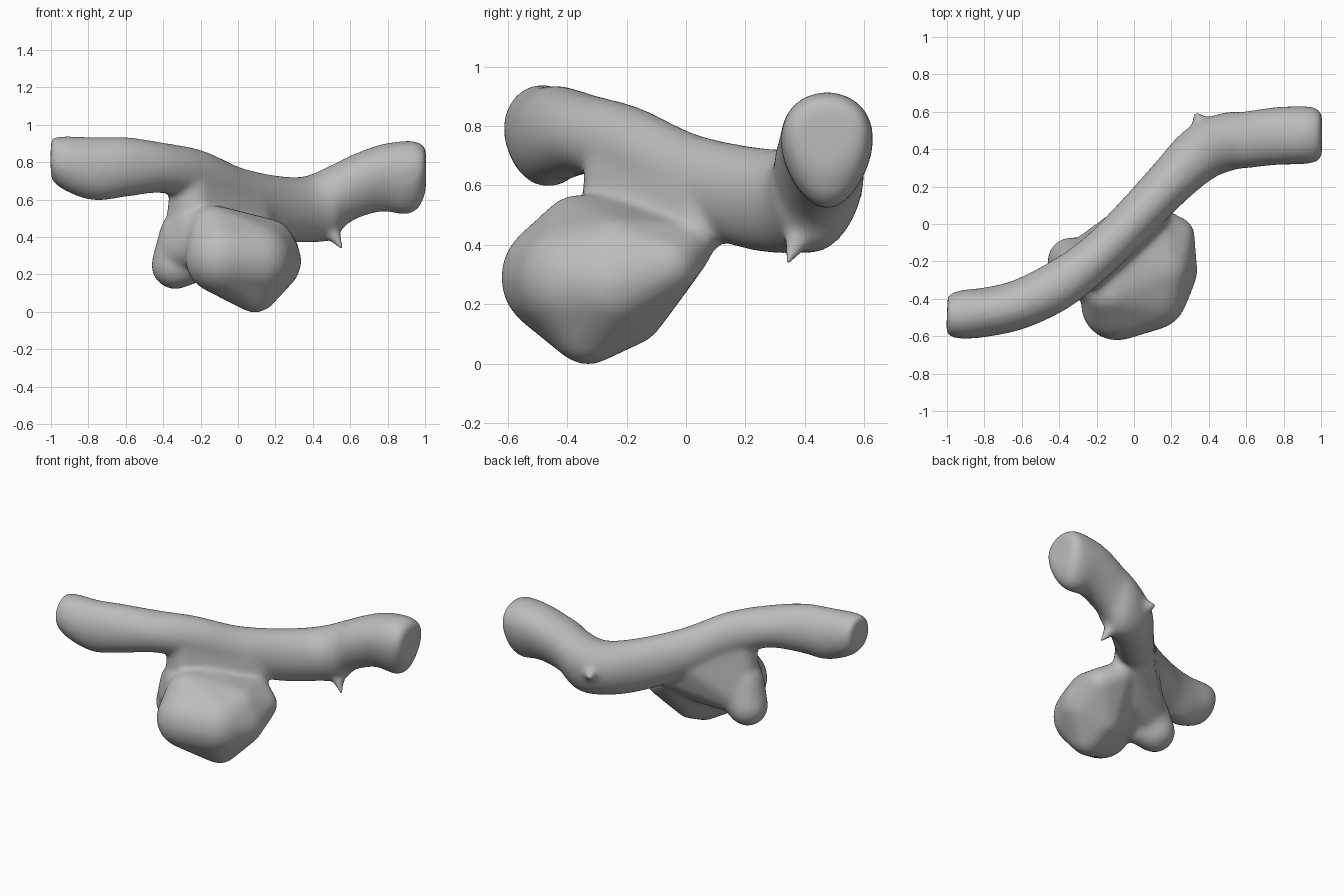
import bpy, bmesh, math
from mathutils import Vector, Matrix

cube = bpy.data.objects.get("Cube")
if cube:
    bpy.data.objects.remove(cube, do_unlink=True)

grey = bpy.data.materials.new("warm_grey")
grey.use_nodes = True
colour = (0.5, 0.5, 0.5, 1)
grey.diffuse_color = colour
grey.node_tree.nodes["Principled BSDF"].inputs["Base Color"].default_value = colour

bm = bmesh.new()


def refine(rows, steps=4):
    """Pass a smooth curve through the rows."""
    rows = [Vector(r) for r in rows]
    out = []
    for i in range(len(rows) - 1):
        p, q = rows[i], rows[i + 1]
        before, after = rows[max(i - 1, 0)], rows[min(i + 2, len(rows) - 1)]
        for s in range(steps):
            t = s / steps
            out.append((p * 2 + (q - before) * t
                        + (before * 2 - p * 5 + q * 4 - after) * t ** 2
                        + (p * 3 - before - q * 3 + after) * t ** 3) / 2)
    return out + [rows[-1]]


def swept_tube(stations, sides=28):
    """Loft upright egg-shaped rings: x, y, bottom z, top z, half width."""
    stations = refine(stations)
    centres = [Vector((s[0], s[1], 0)) for s in stations]
    rings = []
    for i, (x, y, low, high, half) in enumerate(stations):
        along = centres[min(i + 1, len(centres) - 1)] - centres[max(i - 1, 0)]
        across = Vector((-along.y, along.x, 0)).normalized()
        egg = 0.25 * max(x, 0)
        ring = []
        for k in range(sides):
            a = math.tau * k / sides
            p = Vector((x, y, (low + high) / 2))
            p += across * half * math.cos(a) * (1 + egg * math.sin(a))
            p.z += (high - low) / 2 * math.sin(a)
            ring.append(bm.verts.new(p))
        rings.append(ring)
    for a, b in zip(rings, rings[1:]):
        for k in range(sides):
            n = (k + 1) % sides
            bm.faces.new((a[k], a[n], b[n], b[k]))
    bm.faces.new(rings[0][::-1])
    bm.faces.new(rings[-1])


def hull_of_balls(balls):
    """Wrap a tight skin round a group of balls: x, y, z, radius."""
    part = bmesh.new()
    for x, y, z, r in balls:
        bmesh.ops.create_icosphere(part, subdivisions=3, radius=r,
                                   matrix=Matrix.Translation((x, y, z)))
    out = bmesh.ops.convex_hull(part, input=part.verts[:])
    junk = {g for g in out["geom_interior"] + out["geom_unused"]
            if isinstance(g, bmesh.types.BMVert)}
    bmesh.ops.delete(part, geom=list(junk), context='VERTS')
    temp = bpy.data.meshes.new("temp")
    part.to_mesh(temp)
    part.free()
    bm.from_mesh(temp)
    bpy.data.meshes.remove(temp)


def thorn(base, tip, radius):
    base, tip = Vector(base), Vector(tip)
    d = tip - base
    turn = d.to_track_quat('Z', 'Y').to_matrix().to_4x4()
    bmesh.ops.create_cone(bm, cap_ends=True, segments=12, radius1=radius,
                          radius2=0.008, depth=d.length,
                          matrix=Matrix.Translation((base + tip) / 2) @ turn)


# Long bent vessel
swept_tube([
    (-1.0, -0.485, 0.71, 0.93, 0.105), (-0.93, -0.485, 0.65, 0.94, 0.13),
    (-0.77, -0.468, 0.595, 0.935, 0.132), (-0.6, -0.425, 0.615, 0.935, 0.132),
    (-0.4, -0.325, 0.635, 0.905, 0.132), (-0.2, -0.175, 0.57, 0.865, 0.12),
    (0.0, 0.02, 0.45, 0.775, 0.122), (0.2, 0.23, 0.38, 0.73, 0.13),
    (0.36, 0.38, 0.37, 0.725, 0.15), (0.5, 0.44, 0.385, 0.785, 0.155),
    (0.6, 0.45, 0.48, 0.835, 0.15), (0.76, 0.47, 0.535, 0.895, 0.152),
    (0.9, 0.475, 0.52, 0.915, 0.152), (0.97, 0.475, 0.56, 0.905, 0.142),
    (1.005, 0.475, 0.65, 0.875, 0.115)])

# Neck wall joining the vessel to both swellings
hull_of_balls([(-0.25, -0.23, 0.7, 0.11), (-0.23, -0.24, 0.45, 0.12),
               (0.05, 0.05, 0.6, 0.11), (0.1, 0.05, 0.46, 0.09),
               (-0.31, -0.2, 0.28, 0.1), (-0.05, -0.1, 0.35, 0.11),
               (-0.16, -0.15, 0.36, 0.11)])

# Large hanging sac
hull_of_balls([(0.09, -0.33, 0.125, 0.13), (-0.09, -0.43, 0.29, 0.195),
               (0.09, -0.37, 0.28, 0.2), (0.17, -0.25, 0.27, 0.17),
               (-0.13, -0.36, 0.43, 0.14), (0.17, -0.24, 0.37, 0.125),
               (0.225, -0.06, 0.33, 0.1), (0.13, 0.0, 0.39, 0.09),
               (-0.1, -0.2, 0.42, 0.14), (0.09, -0.19, 0.18, 0.12)])

# Small side lobe
hull_of_balls([(-0.335, -0.2, 0.25, 0.13), (-0.305, -0.22, 0.42, 0.115),
               (-0.22, -0.24, 0.26, 0.1), (-0.14, -0.18, 0.4, 0.11)])

# Saddle filling the cleft between lobe and sac
hull_of_balls([(-0.29, -0.24, 0.34, 0.13), (-0.25, -0.27, 0.46, 0.11),
               (-0.12, -0.37, 0.36, 0.14), (-0.08, -0.24, 0.29, 0.13),
               (0.0, -0.12, 0.36, 0.11)])

# Little spurs on the wall
thorn((0.49, 0.39, 0.45), (0.56, 0.34, 0.33), 0.06)
thorn((0.4, 0.46, 0.57), (0.32, 0.605, 0.57), 0.11)

mesh = bpy.data.meshes.new("vessel_with_sac")
bmesh.ops.recalc_face_normals(bm, faces=bm.faces[:])
bm.to_mesh(mesh)
bm.free()
mesh.materials.append(grey)
vessel = bpy.data.objects.new("vessel_with_sac", mesh)
bpy.context.collection.objects.link(vessel)

# Fuse the parts into one soft skin
fuse = vessel.modifiers.new("fuse", 'REMESH')
fuse.mode = 'VOXEL'
fuse.voxel_size = 0.016
fuse.use_smooth_shade = True
soften = vessel.modifiers.new("soften", 'SMOOTH')
soften.factor = 0.5
soften.iterations = 14
